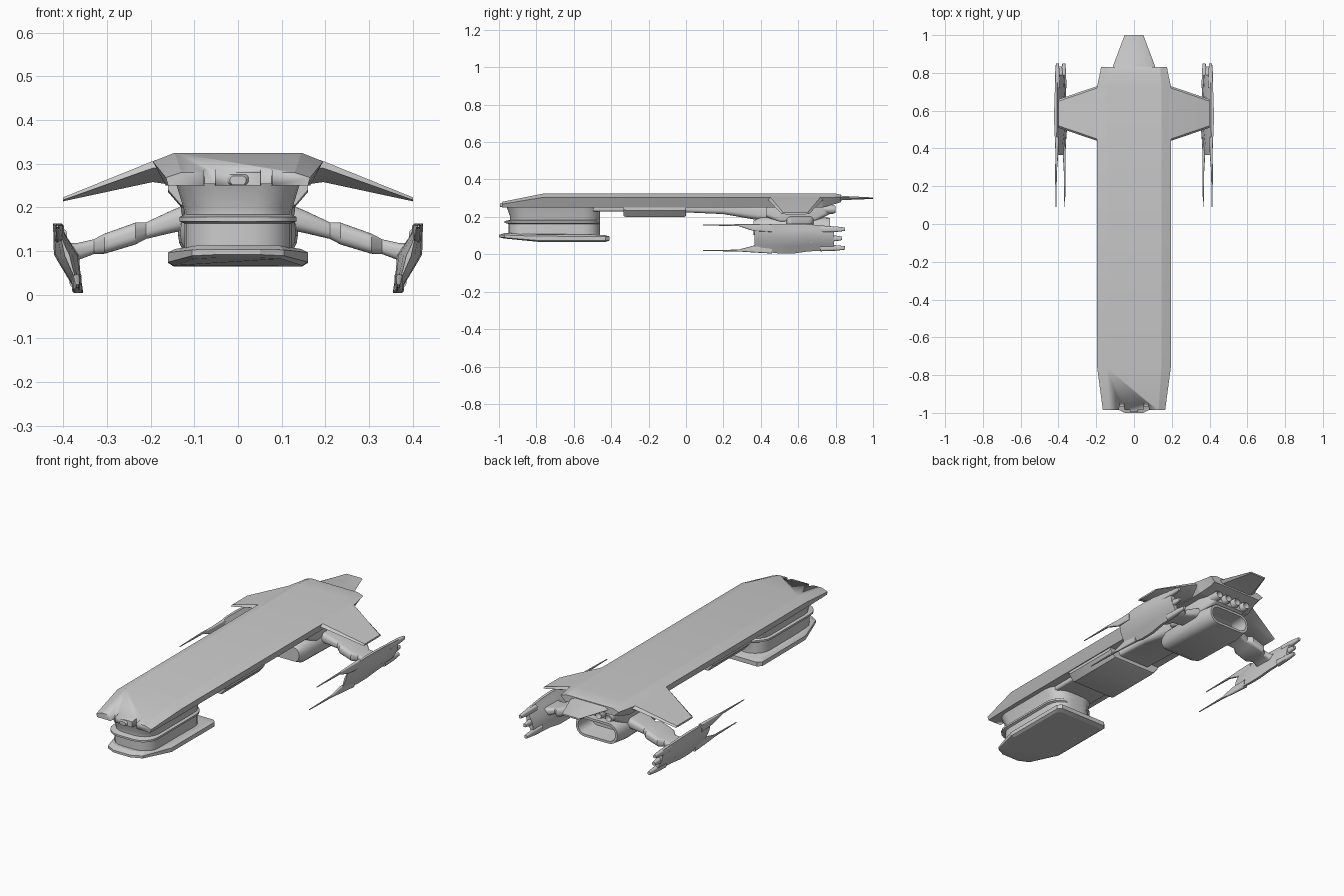
import bpy, bmesh, math
from mathutils import Vector

cube = bpy.data.objects.get("Cube")
if cube:
    bpy.data.objects.remove(cube, do_unlink=True)


def loft(name, rings, mirror=False, angle=30):
    """Skin a list of equal-length point rings and cap both ends."""
    bm = bmesh.new()
    loops = [[bm.verts.new(p) for p in ring] for ring in rings]
    n = len(loops[0])
    for a, b in zip(loops, loops[1:]):
        for i in range(n):
            j = (i + 1) % n
            bm.faces.new((a[i], a[j], b[j], b[i]))
    bm.faces.new(loops[0])
    bm.faces.new(loops[-1])
    bmesh.ops.recalc_face_normals(bm, faces=bm.faces)
    mesh = bpy.data.meshes.new(name)
    bm.to_mesh(mesh)
    bm.free()
    ob = bpy.data.objects.new(name, mesh)
    bpy.context.collection.objects.link(ob)
    for other in bpy.context.selected_objects:
        other.select_set(False)
    ob.select_set(True)
    bpy.context.view_layer.objects.active = ob
    bpy.ops.object.shade_smooth_by_angle(angle=math.radians(angle))
    if mirror:
        ob.modifiers.new("Mirror", 'MIRROR').use_mirror_merge = False
    return ob


def rounded(hu, hv, r, steps=5):
    """Rounded rectangle outline as (u, v) pairs."""
    pts = []
    for k, (su, sv) in enumerate(((1, 1), (-1, 1), (-1, -1), (1, -1))):
        for i in range(steps + 1):
            t = math.pi / 2 * (k + i / steps)
            pts.append((su * (hu - r) + r * math.cos(t),
                        sv * (hv - r) + r * math.sin(t)))
    return pts


def along_y(y, hx, z0, z1, r, cx=0):
    hz = (z1 - z0) / 2
    return [(cx + u, y, z0 + hz + v) for u, v in rounded(hx, hz, r)]


def along_z(z, hx, y0, y1, r):
    hy = (y1 - y0) / 2
    return [(u, y0 + hy + v, z) for u, v in rounded(hx, hy, r)]


def hull_ring(y, wt, ws, wb, zt, zs, zb):
    half = [(wb, zb), (ws, zs), (wt, zt)]
    return [(x, y, z) for x, z in half] + [(-x, y, z) for x, z in reversed(half)]


def box_ring(y, x0, x1, z0, z1):
    return [(x0, y, z0), (x1, y, z0), (x1, y, z1), (x0, y, z1)]


# Main hull: long bevelled slab with a sloped bow
hull = loft("main_hull", [
    hull_ring(-.985, .13, .165, .16, .28, .268, .25),
    hull_ring(-.76, .145, .195, .165, .325, .305, .25),
    hull_ring(.73, .145, .195, .165, .325, .305, .25),
    hull_ring(.80, .14, .18, .15, .325, .305, .27),
    hull_ring(.83, .14, .175, .15, .318, .306, .28),
], angle=15)

# Bow notches
for side in (-1, 1):
    x = side * .065
    cutter = loft("notch_cutter", [
        box_ring(-1.1, x - .02, x + .02, .2, .4),
        box_ring(-.95, x - .012, x + .012, .2, .4)])
    cutter.hide_render = True
    mod = hull.modifiers.new("Notch", 'BOOLEAN')
    mod.operation = 'DIFFERENCE'
    mod.object = cutter
    mod.solver = 'EXACT'
    bpy.context.view_layer.objects.active = hull
    bpy.ops.object.modifier_apply(modifier=mod.name)
    bpy.data.objects.remove(cutter, do_unlink=True)

# Rounded lobe at the centre of the bow
loft("bow_lobe", [along_y(-.995, .018, .252, .272, .008),
                  along_y(-.96, .04, .252, .284, .012),
                  along_y(-.8, .03, .255, .31, .012)])

# Thin tail plate
loft("tail_plate", [hull_ring(.78, .10, .12, .10, .324, .30, .28),
                    hull_ring(.84, .09, .11, .09, .312, .303, .29),
                    hull_ring(1.0, .045, .05, .045, .304, .30, .296)])

# Swept-down wings
loft("wing", [
    [(.14, .43, .29), (.14, .52, .25), (.14, .68, .25),
     (.14, .75, .29), (.14, .72, .322), (.14, .46, .322)],
    [(.195, .44, .29), (.195, .50, .258), (.195, .66, .258),
     (.195, .73, .29), (.195, .72, .306), (.195, .45, .306)],
    [(.40, .51, .217), (.40, .53, .214), (.40, .64, .214),
     (.40, .66, .217), (.40, .65, .223), (.40, .52, .223)],
], mirror=True)

# Keel and belly box beneath the hull
loft("forward_keel", [along_y(-.82, .12, .25, .27, .008),
                      along_y(-.48, .12, .228, .27, .012),
                      along_y(-.30, .12, .228, .27, .012)])
loft("belly_box", [hull_ring(-.335, .16, .16, .13, .26, .24, .205),
                   hull_ring(-.32, .16, .16, .13, .26, .235, .2),
                   hull_ring(-.01, .16, .16, .13, .26, .235, .2),
                   hull_ring(0, .16, .16, .13, .26, .24, .205)])
loft("aft_keel", [along_y(-.02, .10, .225, .27, .015),
                  along_y(.20, .10, .215, .27, .02),
                  along_y(.40, .10, .18, .27, .03),
                  along_y(.50, .10, .17, .27, .03)])

# Forward neck with a raised band
loft("forward_neck", [
    along_z(.095, .122, -.95, -.46, .09),
    along_z(.163, .122, -.95, -.46, .09),
    along_z(.168, .134, -.97, -.46, .09),
    along_z(.178, .134, -.97, -.46, .09),
    along_z(.184, .122, -.94, -.46, .09),
    along_z(.20, .125, -.94, -.46, .09),
    along_z(.255, .142, -.96, -.46, .09)])

# Lower forward platform with a tapered front
plan = [(.05, -1.0), (.105, -.97), (.16, -.80), (.16, -.43), (.14, -.41)]
plan += [(-x, y) for x, y in reversed(plan)]


def platform_ring(scale, bottom, top):
    # The underside rises towards the bow
    ring = []
    for x, y in plan:
        rise = max(0, (-.78 - y) / .22)
        ring.append((x * scale, -.7 + (y + .7) * scale,
                     bottom + (top - bottom) * rise))
    return ring


loft("lower_platform", [platform_ring(.92, .065, .085),
                        platform_ring(1, .073, .092),
                        platform_ring(1, .096, .104),
                        platform_ring(.9, .104, .114)], angle=15)

# Aft pylon and hollow engine housing
loft("aft_pylon", [along_y(.43, .12, .20, .27, .02),
                   along_y(.50, .13, .17, .27, .02),
                   along_y(.68, .13, .17, .27, .02),
                   along_y(.77, .10, .215, .28, .02)])
loft("engine_housing", [along_y(.36, .115, .105, .18, .03),
                        along_y(.40, .132, .085, .198, .05),
                        along_y(.68, .137, .08, .20, .055),
                        along_y(.77, .125, .085, .195, .052),
                        along_y(.77, .112, .098, .182, .04),
                        along_y(.66, .105, .105, .175, .034)])

# Row of small exhausts below the tail
for i, x in enumerate((-.09, -.03, .03, .09)):
    loft(f"exhaust_{i + 1}", [along_y(.70, .02, .22, .26, .0199, x),
                              along_y(.785, .024, .216, .264, .0239, x),
                              along_y(.80, .018, .222, .258, .0179, x),
                              along_y(.76, .014, .226, .254, .0139, x)])

# Stepped arms carrying the side pods: x, height, half depth, half thickness
arm = [(.11, .18, .075, .03), (.15, .168, .07, .026), (.21, .147, .055, .019),
       (.235, .14, .075, .025), (.305, .117, .075, .023), (.33, .11, .05, .017),
       (.37, .098, .06, .02), (.40, .09, .08, .03)]
loft("pod_arm", [[(x, .61 + u, z + v) for u, v in rounded(hy, hz, hz * .8)]
                 for x, z, hy, hz in arm], mirror=True)


# Side pods: slanted blades that bulge in the middle
def blade_x(z):
    return .36 + .34 * z


def pod_ring(y, z0, z1, bulge):
    ring = []
    for t, k in ((0, .25), (.25, .6), (.55, 1), (.8, .6), (1, .25)):
        z = z0 + (z1 - z0) * t
        ring.append((blade_x(z) + bulge * k, y, z))
    for t, k in ((1, .25), (.8, .45), (.55, .9), (.25, .5), (0, .25)):
        z = z0 + (z1 - z0) * t
        ring.append((blade_x(z) - bulge * k, y, z))
    return ring


loft("side_pod", [pod_ring(.365, .045, .125, .006),
                  pod_ring(.41, .015, .155, .014),
                  pod_ring(.50, .004, .163, .026),
                  pod_ring(.58, .005, .163, .030),
                  pod_ring(.66, .016, .160, .028),
                  pod_ring(.79, .02, .148, .018)], mirror=True)

# Long forward prongs and short aft fingers on each pod
for label, z, root in (("upper", .156, .143), ("lower", .02, .028)):
    loft(label + "_prong", [along_y(.09, .002, z - .002, z + .002, .001, blade_x(z)),
                            along_y(.28, .005, z - .005, z + .005, .003, blade_x(z)),
                            along_y(.36, .007, root - .018, root + .018, .005, blade_x(root)),
                            along_y(.46, .010, root - .024, root + .02, .007, blade_x(root))],
         mirror=True)
for label, z, end in (("upper", .134, .85), ("middle", .085, .835), ("lower", .034, .85)):
    loft(label + "_finger", [along_y(.72, .014, z - .018, z + .018, .012, blade_x(z)),
                             along_y(.80, .012, z - .015, z + .015, .010, blade_x(z)),
                             along_y(end, .008, z - .009, z + .009, .006, blade_x(z))],
         mirror=True)
